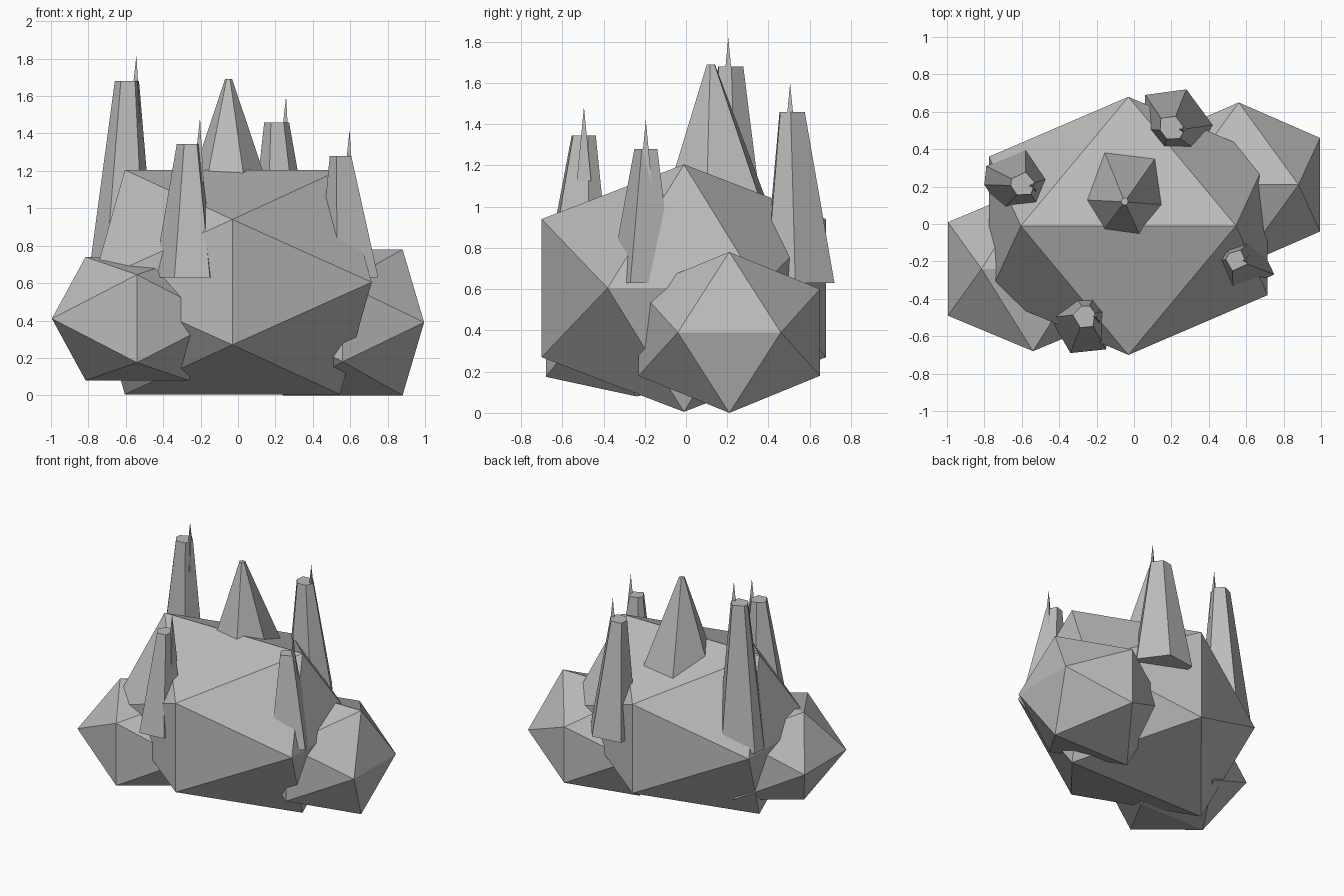
import bpy, bmesh, math

if "Cube" in bpy.data.objects:
    bpy.data.objects.remove(bpy.data.objects["Cube"])

stone = bpy.data.materials.new("grey_stone")
stone.diffuse_color = (0.5, 0.5, 0.5, 1)
stone.use_nodes = True
stone.node_tree.nodes["Principled BSDF"].inputs["Base Color"].default_value = stone.diffuse_color


def hull(name, points):
    """Flat-faced convex solid around the given points."""
    bm = bmesh.new()
    for p in points:
        bm.verts.new(p)
    res = bmesh.ops.convex_hull(bm, input=bm.verts)
    inner = [g for g in res["geom_interior"] if isinstance(g, bmesh.types.BMVert)]
    bmesh.ops.delete(bm, geom=inner, context='VERTS')
    bmesh.ops.dissolve_limit(bm, angle_limit=0.01, verts=bm.verts, edges=bm.edges)
    bmesh.ops.recalc_face_normals(bm, faces=bm.faces)
    me = bpy.data.meshes.new(name)
    bm.to_mesh(me)
    bm.free()
    me.materials.append(stone)
    ob = bpy.data.objects.new(name, me)
    bpy.context.collection.objects.link(ob)
    return ob


def boulder(name, centre, a, b, c, d, e, f):
    """Stretched icosahedron made of three crossed rectangles."""
    cx, cy, cz = centre
    pts = []
    for s in (-1, 1):
        for t in (-1, 1):
            pts += [(cx + s * a, cy, cz + t * b),
                    (cx, cy + s * c, cz + t * d),
                    (cx + s * e, cy + t * f, cz)]
    hull(name, pts)


def spire(name, base, z0, top, z1, k):
    """Uneven polygon base tapering to a small flat top."""
    mx = sum(p[0] for p in base) / len(base)
    my = sum(p[1] for p in base) / len(base)
    low = [(x, y, z0) for x, y in base]
    high = [(top[0] + (x - mx) * k, top[1] + (y - my) * k, z1) for x, y in base]
    hull(name, low + high)


def thorn(name, x, y, z, r=0.04, h=0.36):
    """Thin three-sided needle."""
    ring = [(x + r * math.cos(t), y + r * math.sin(t), z - h)
            for t in (math.pi / 3, math.pi, -math.pi / 3)]
    hull(name, ring + [(x, y, z)])


# Boulders
boulder("main_boulder", (-0.03, -0.01, 0.605), 0.575, 0.6, 0.69, 0.335, 0.745, 0.37)
boulder("right_boulder", (0.56, 0.21, 0.39), 0.32, 0.39, 0.44, 0.21, 0.435, 0.25)
boulder("left_boulder", (-0.54, -0.24, 0.41), 0.275, 0.33, 0.44, 0.235, 0.455, 0.25)

# Central peak
spire("central_peak",
      [(-0.16, 0.39), (0.12, 0.36), (0.19, 0.10), (0.05, -0.10), (-0.19, -0.07), (-0.29, 0.13)],
      1.03, (-0.05, 0.12), 1.69, 0.08)

# Outer spires: base outline, top centre, top height
spires = {
    "back_spire": ([(0.06, 0.69), (0.28, 0.72), (0.42, 0.53), (0.34, 0.39),
                    (0.15, 0.38), (0.05, 0.51)], (0.20, 0.51), 1.46),
    "left_spire": ([(-0.58, 0.41), (-0.44, 0.25), (-0.50, 0.08), (-0.71, 0.07),
                    (-0.80, 0.21), (-0.79, 0.31)], (-0.60, 0.21), 1.68),
    "front_spire": ([(-0.32, -0.37), (-0.20, -0.365), (-0.12, -0.47), (-0.15, -0.67),
                     (-0.34, -0.69), (-0.45, -0.50)], (-0.26, -0.49), 1.345),
    "right_spire": ([(0.65, -0.06), (0.75, -0.27), (0.53, -0.37), (0.43, -0.20),
                     (0.48, -0.11)], (0.54, -0.19), 1.28),
}
for name, (base, top, z) in spires.items():
    spire(name, base, 0.63, top, z, 0.36)
    # Needle at the rim of each spire
    thorn(name + "_needle", top[0] + 0.057, top[1] - 0.005, z + 0.14)
